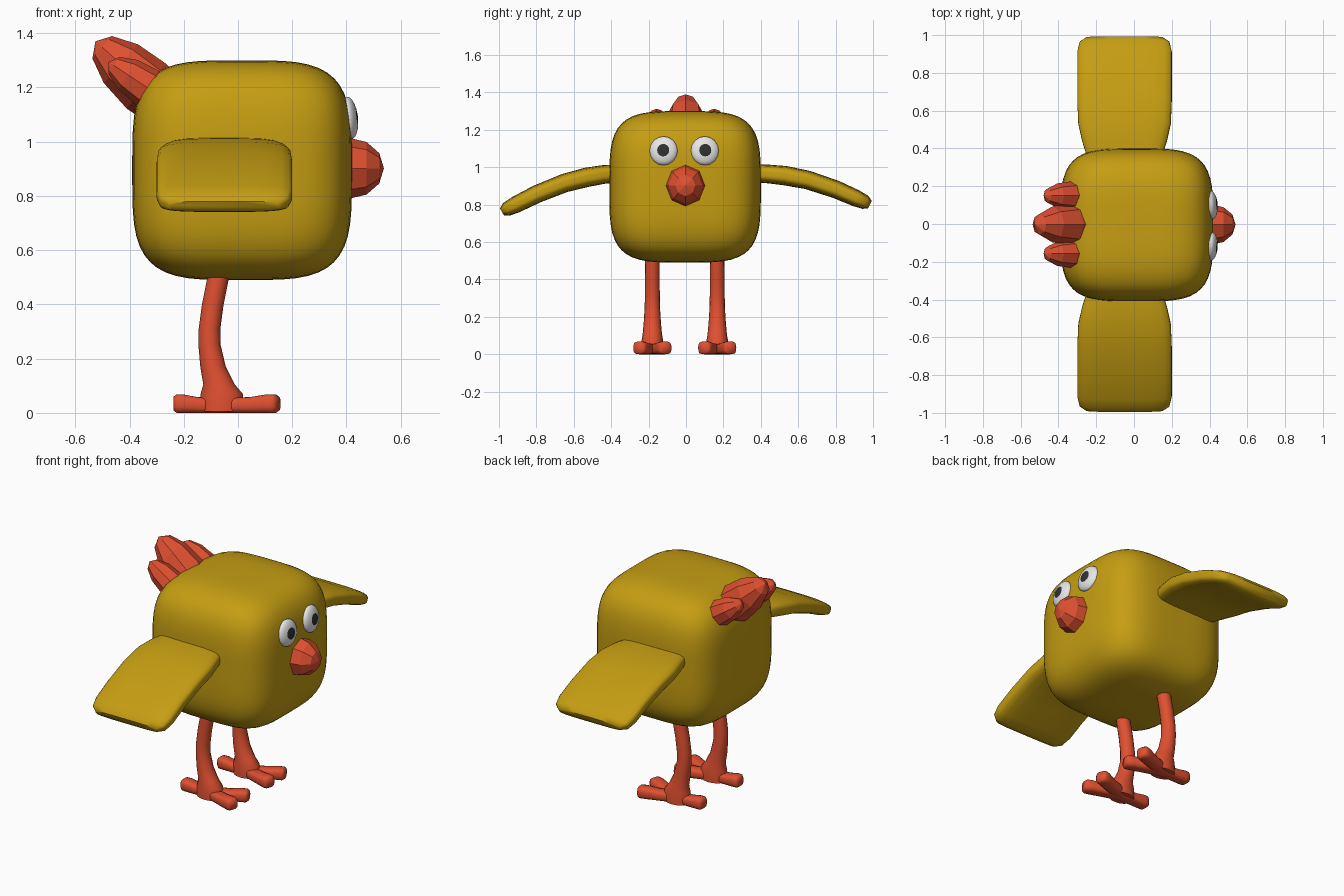
import bpy, bmesh, math
from mathutils import Vector, Matrix

if "Cube" in bpy.data.objects:
    bpy.data.objects.remove(bpy.data.objects["Cube"])


def material(name, rgb):
    m = bpy.data.materials.new(name)
    m.diffuse_color = (*rgb, 1)
    m.use_nodes = True
    m.node_tree.nodes["Principled BSDF"].inputs["Base Color"].default_value = m.diffuse_color
    return m


GOLD = material("gold", (0.56, 0.34, 0.006))
RED = material("red_orange", (0.74, 0.08, 0.03))
WHITE = material("white", (0.8, 0.8, 0.8))
DARK = material("dark_grey", (0.03, 0.03, 0.03))


def finish(bm, name, mats, smooth=None):
    """Turn a bmesh into an object; smooth is the sharp-edge angle in degrees."""
    bmesh.ops.recalc_face_normals(bm, faces=bm.faces)
    me = bpy.data.meshes.new(name)
    bm.to_mesh(me)
    bm.free()
    for m in mats:
        me.materials.append(m)
    ob = bpy.data.objects.new(name, me)
    bpy.context.collection.objects.link(ob)
    if smooth:
        bpy.ops.object.select_all(action='DESELECT')
        ob.select_set(True)
        bpy.context.view_layer.objects.active = ob
        bpy.ops.object.shade_smooth_by_angle(angle=math.radians(smooth))
    return ob


def loft(bm, rings, power=2.0, n=20):
    """Skin superellipse rings given as (centre, half-axis u, half-axis v)."""
    loops = []
    for c, u, v in rings:
        loop = []
        for i in range(n):
            a = 2 * math.pi * i / n
            k = (abs(math.cos(a)) ** power + abs(math.sin(a)) ** power) ** (-1 / power)
            loop.append(bm.verts.new(Vector(c) + Vector(u) * k * math.cos(a) + Vector(v) * k * math.sin(a)))
        loops.append(loop)
    for a, b in zip(loops, loops[1:]):
        for i in range(n):
            j = (i + 1) % n
            bm.faces.new((a[i], a[j], b[j], b[i]))
    bm.faces.new(loops[0])
    bm.faces.new(loops[-1])


def ellipsoid(centre, axis, length, ry, rz, segs, rings):
    """Sphere whose pole points along axis, stretched by the given radii."""
    bm = bmesh.new()
    bmesh.ops.create_uvsphere(bm, u_segments=segs, v_segments=rings, radius=1)
    d = Vector(axis).normalized()
    side = Vector((0, 0, 1)).cross(d).normalized()
    up = d.cross(side)
    mat = Matrix((side * ry, up * rz, d * length)).transposed().to_4x4()
    mat.translation = Vector(centre)
    return bm, mat


# Body: cube rounded into a soft box
bm = bmesh.new()
bmesh.ops.create_cube(bm, size=2)
bmesh.ops.subdivide_edges(bm, edges=bm.edges[:], cuts=15, use_grid_fill=True)
P = 3.9
for v in bm.verts:
    k = sum(abs(c) ** P for c in v.co) ** (-1 / P)
    v.co = Vector((0.015, -0.005, 0.895)) + v.co * k * 0.405
finish(bm, "body", [GOLD], 60)

# Wings: curved, drooping pads (distance out, height, half thickness, half width)
WING = [(0.36, 0.968, 0.048, 0.20), (0.44, 0.964, 0.05, 0.225), (0.53, 0.955, 0.052, 0.245),
        (0.65, 0.932, 0.05, 0.25), (0.80, 0.882, 0.048, 0.25), (0.91, 0.834, 0.045, 0.25),
        (0.96, 0.812, 0.038, 0.238), (0.984, 0.80, 0.022, 0.205)]
for s, name, droop in ((1, "left_wing", 0.0), (-1, "right_wing", 0.04)):
    pts = [Vector((-0.05, s * y, z - droop * max(0, y - 0.4) / 0.6)) for y, z, t, w in WING]
    rings = []
    for i, (y, z, t, w) in enumerate(WING):
        tan = (pts[min(i + 1, len(pts) - 1)] - pts[max(i - 1, 0)]).normalized()
        nrm = Vector((0, -tan.z, tan.y))
        rings.append((pts[i], (w, 0, 0), nrm * t))
    bm = bmesh.new()
    loft(bm, rings, 4.0, 32)
    finish(bm, name, [GOLD], 60)

# Legs (x, z, half depth, half width) and three-toed feet
LEG = [(-0.07, 0.56, 0.04, 0.038), (-0.075, 0.49, 0.04, 0.038), (-0.093, 0.40, 0.04, 0.039),
       (-0.105, 0.31, 0.04, 0.04), (-0.105, 0.25, 0.041, 0.041), (-0.092, 0.17, 0.047, 0.046),
       (-0.07, 0.105, 0.058, 0.052), (-0.06, 0.07, 0.078, 0.058), (-0.06, 0.005, 0.078, 0.058)]
for y0, side in ((0.167, "left"), (-0.18, "right")):
    bm = bmesh.new()
    loft(bm, [((x, y0, z), (a, 0, 0), (0, b, 0)) for x, z, a, b in LEG], 2.0, 16)
    finish(bm, side + "_leg", [RED], 60)
    bm = bmesh.new()
    for tx, ty in ((0.148, 0.072), (0.148, -0.072), (-0.237, 0)):
        start, end = Vector((-0.06, y0, 0)), Vector((tx, y0 + ty, 0))
        d = (end - start).normalized()
        across = Vector((-d.y, d.x, 0))
        rings = []
        # fraction along the toe, half width, half height
        for f, w, h in ((0, 0.037, 0.028), (0.5, 0.036, 0.029), (0.8, 0.038, 0.034),
                        (0.94, 0.036, 0.034), (1.0, 0.027, 0.026)):
            c = start.lerp(end, f)
            c.z = 0.034 if f == 1 else h
            rings.append((c, across * w, (0, 0, h)))
        loft(bm, rings, 3.5, 16)
    finish(bm, side + "_foot", [RED], 60)

# Low-poly crest lobes at the back of the head, and the beak
LOBES = [("crest_middle", (-0.338, -0.002, 1.205), (-0.75, 0, 0.66), 0.25, 0.11),
         ("crest_left", (-0.335, 0.15, 1.20), (-0.83, 0, 0.55), 0.17, 0.075),
         ("crest_right", (-0.335, -0.157, 1.20), (-0.83, 0, 0.55), 0.17, 0.075),
         ("beak", (0.41, -0.003, 0.902), (1, 0, 0), 0.128, 0.112)]
for name, c, axis, length, r in LOBES:
    bm, mat = ellipsoid(c, axis, length, r * 0.95 if name == "beak" else r, r, 8, 6)
    bm.transform(mat)
    finish(bm, name, [RED])

# Eyes: flattened spheres with the pupil as the cap around the pole
for s, y, name in ((1, 0.101, "left_eye"), (-1, -0.12, "right_eye")):
    bm, mat = ellipsoid((0.411, y, 1.088), (1, 0.07 * s, 0.12), 0.031, 0.075, 0.078, 16, 14)
    for f in bm.faces:
        f.material_index = 1 if f.calc_center_median().z > math.cos(math.radians(25.7)) else 0
    bm.transform(mat)
    finish(bm, name, [WHITE, DARK], 60)
